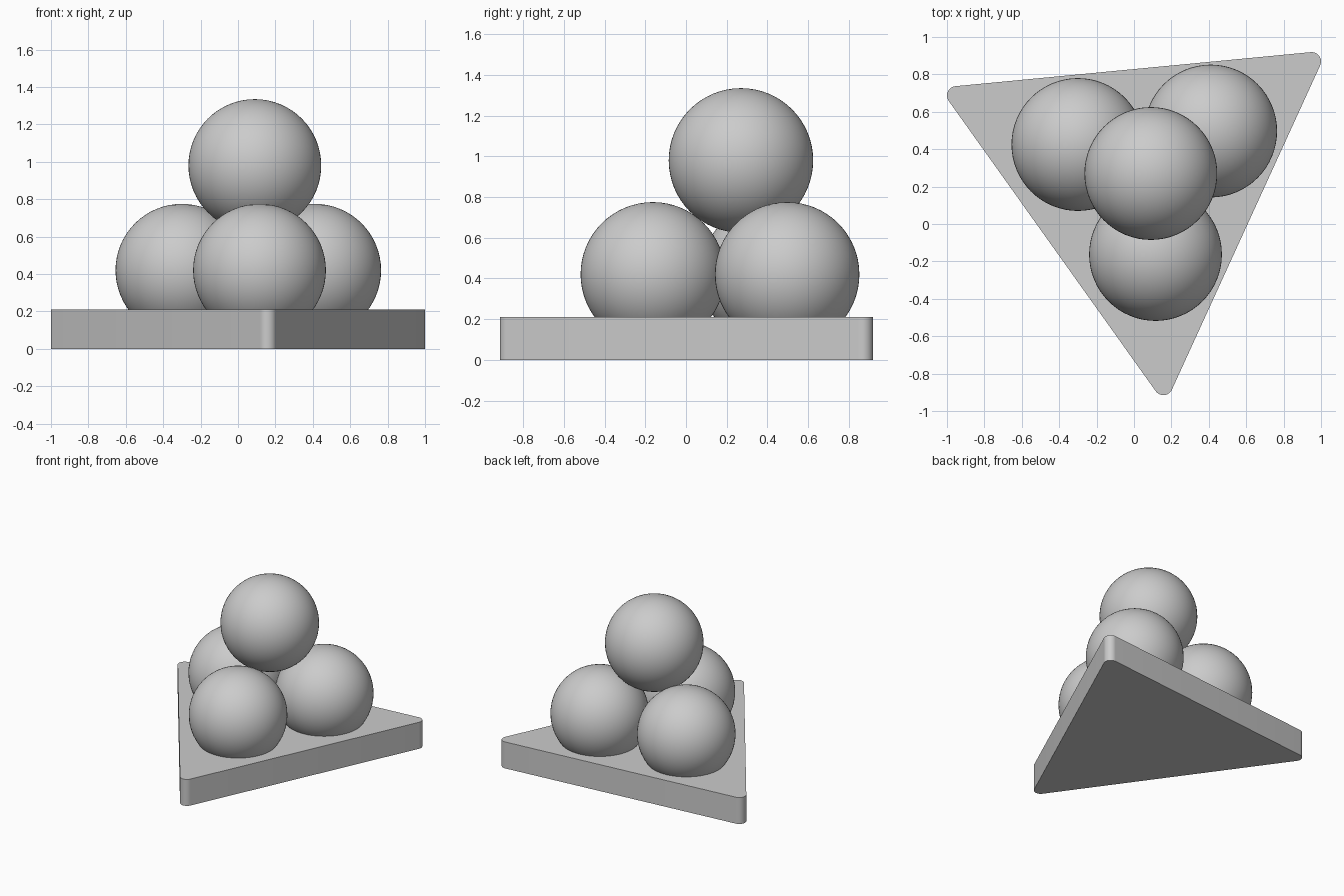
import bpy, bmesh
from math import atan2, cos, sin, radians
from mathutils import Vector

if "Cube" in bpy.data.objects:
    bpy.data.objects.remove(bpy.data.objects["Cube"], do_unlink=True)

grey = bpy.data.materials.new("light grey")
grey.use_nodes = True
colour = (0.6, 0.6, 0.6, 1)
grey.diffuse_color = colour
grey.node_tree.nodes["Principled BSDF"].inputs["Base Color"].default_value = colour

BASE_HEIGHT = 0.21
CORNER_RADIUS = 0.05
BALL_RADIUS = 0.355
ARC_STEPS = 12


def make_base():
    """Triangular slab with rounded vertical corners."""
    centres = [Vector((0.157, -0.865)), Vector((0.95, 0.869)), Vector((-0.95, 0.687))]
    middle = sum(centres, Vector((0, 0))) / 3
    bm = bmesh.new()
    outline = []
    for c in centres:
        out = c - middle
        facing = atan2(out.y, out.x)
        for i in range(ARC_STEPS + 1):
            a = facing + radians(-60 + 120 * i / ARC_STEPS)
            outline.append(bm.verts.new((c.x + CORNER_RADIUS * cos(a),
                                         c.y + CORNER_RADIUS * sin(a), 0)))
    bottom = bm.faces.new(outline)
    raised = bmesh.ops.extrude_face_region(bm, geom=[bottom], use_keep_orig=True)["geom"]
    bmesh.ops.translate(bm, vec=(0, 0, BASE_HEIGHT),
                        verts=[v for v in raised if isinstance(v, bmesh.types.BMVert)])
    bmesh.ops.recalc_face_normals(bm, faces=bm.faces)
    mesh = bpy.data.meshes.new("triangular_base")
    bm.to_mesh(mesh)
    bm.free()
    base = bpy.data.objects.new("triangular_base", mesh)
    bpy.context.collection.objects.link(base)
    base.data.materials.append(grey)
    bpy.ops.object.select_all(action="DESELECT")
    bpy.context.view_layer.objects.active = base
    base.select_set(True)
    bpy.ops.object.shade_smooth_by_angle(angle=radians(30))


def make_ball(name, location):
    bpy.ops.mesh.primitive_uv_sphere_add(segments=64, ring_count=32,
                                         radius=BALL_RADIUS, location=location)
    ball = bpy.context.object
    ball.name = name
    ball.data.materials.append(grey)
    bpy.ops.object.shade_smooth()


make_base()

# Three touching balls sunk into the base, with a fourth resting on them
make_ball("front_ball", (0.115, -0.163, 0.42))
make_ball("back_right_ball", (-0.30, 0.425, 0.42))
make_ball("back_left_ball", (0.41, 0.497, 0.42))
make_ball("top_ball", (0.09, 0.27, 0.98))
